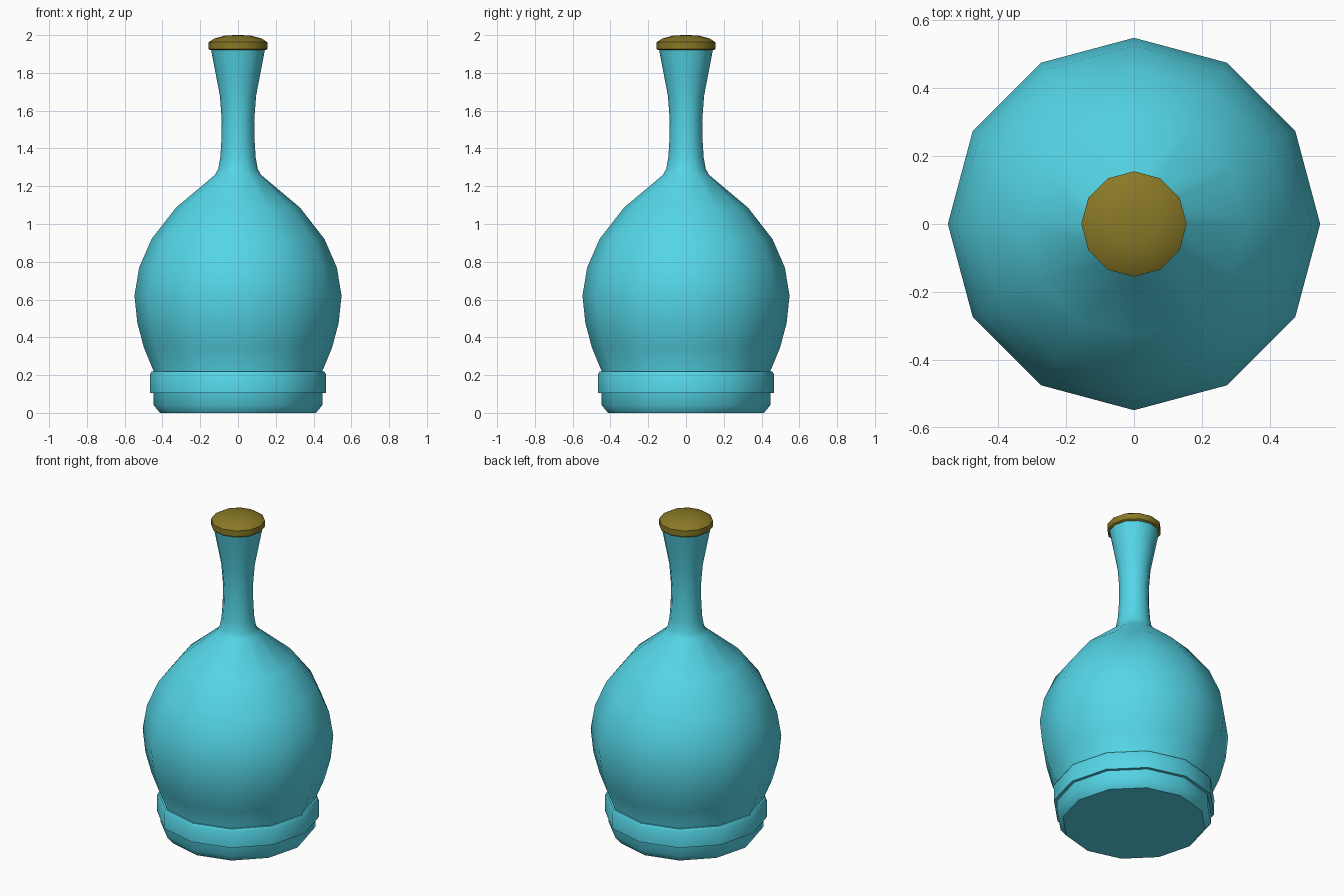
import bpy, bmesh, math

if "Cube" in bpy.data.objects:
    bpy.data.objects.remove(bpy.data.objects["Cube"])

SIDES = 12


def material(name, color):
    mat = bpy.data.materials.new(name)
    mat.diffuse_color = color
    mat.use_nodes = True
    mat.node_tree.nodes["Principled BSDF"].inputs["Base Color"].default_value = mat.diffuse_color
    return mat


def lathe(name, profile, mat, closed=False):
    """Spin (radius, z) points about z; open profiles get end caps."""
    bm = bmesh.new()
    rings = []
    for r, z in profile:
        rings.append([bm.verts.new((r * math.cos(a), r * math.sin(a), z))
                      for a in (2 * math.pi * i / SIDES for i in range(SIDES))])
    pairs = list(zip(rings, rings[1:]))
    if closed:
        pairs.append((rings[-1], rings[0]))
    for lo, hi in pairs:
        for i in range(SIDES):
            j = (i + 1) % SIDES
            bm.faces.new((lo[i], lo[j], hi[j], hi[i]))
    if not closed:
        bm.faces.new(rings[0][::-1])
        bm.faces.new(rings[-1])
    bmesh.ops.recalc_face_normals(bm, faces=bm.faces)
    mesh = bpy.data.meshes.new(name)
    bm.to_mesh(mesh)
    bm.free()
    mesh.materials.append(mat)
    obj = bpy.data.objects.new(name, mesh)
    bpy.context.collection.objects.link(obj)
    bpy.ops.object.select_all(action='DESELECT')
    obj.select_set(True)
    bpy.context.view_layer.objects.active = obj
    bpy.ops.object.shade_smooth_by_angle(angle=math.radians(42))
    return obj


glass = material("blue_glass", (0.09, 0.67, 0.80, 1))
cork = material("cork_brown", (0.25, 0.19, 0.02, 1))

# Bottle: foot, round belly, narrow flaring neck
lathe("bottle_body", [
    (0.413, 0), (0.447, 0.042), (0.447, 0.16), (0.445, 0.217),
    (0.498, 0.345), (0.533, 0.477), (0.548, 0.62), (0.524, 0.768),
    (0.458, 0.92), (0.328, 1.087), (0.122, 1.26), (0.105, 1.29),
    (0.094, 1.35), (0.088, 1.44), (0.086, 1.55), (0.096, 1.68),
    (0.119, 1.80), (0.143, 1.925)], glass)

# Raised band around the foot
lathe("base_band", [
    (0.43, 0.104), (0.466, 0.104), (0.467, 0.202), (0.457, 0.219),
    (0.43, 0.219)], glass, closed=True)

# Domed stopper
lathe("stopper", [
    (0.148, 1.92), (0.155, 1.926), (0.155, 1.963), (0.125, 1.982),
    (0.07, 1.997), (0.02, 2.0)], cork)
